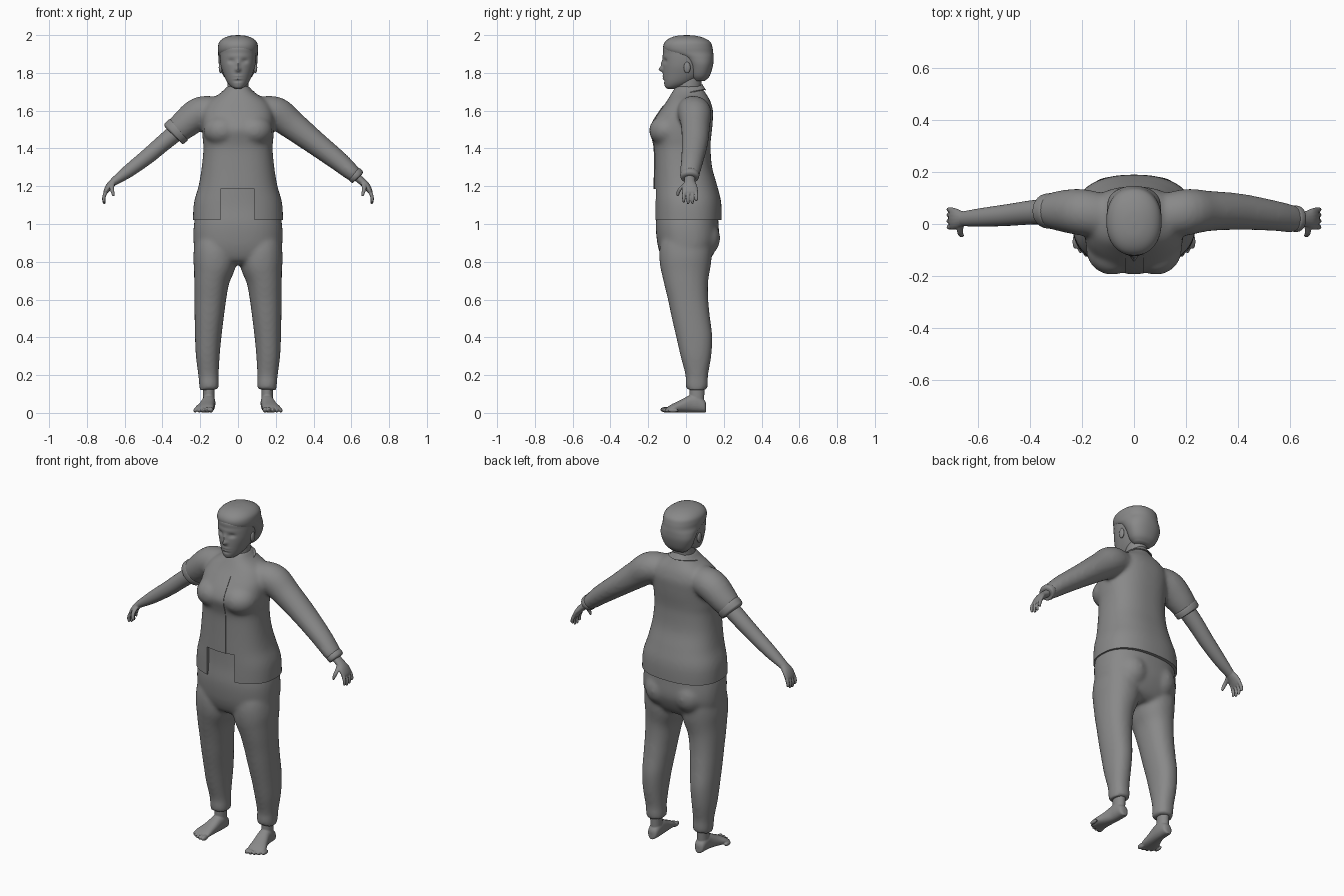
import bpy, bmesh, math
from mathutils import Vector, Matrix

grey = bpy.data.materials.new("dark_grey")
grey.diffuse_color = (.25, .25, .25, 1)


def spline(rings, steps):
    """Catmull-Rom resampling of ring specs (x, y, z, a, b)."""
    P = [Vector(r) for r in rings]
    P = [2 * P[0] - P[1]] + P + [2 * P[-1] - P[-2]]
    out = []
    for i in range(1, len(P) - 2):
        a, b, c, d = P[i - 1:i + 3]
        for k in range(steps):
            t = k / steps
            out.append(0.5 * (2 * b + (c - a) * t + (2 * a - 5 * b + 4 * c - d) * t * t
                              + (3 * b - a - 3 * c + d) * t ** 3))
    return out + [P[-2]]


def loft(bm, rings, n=24, steps=4, p=2.0, sx=1, along_y=False):
    """Skin of (super)ellipses: a lies across the path in xz, b lies along y."""
    S = spline(rings, steps)
    loops = []
    for i, s in enumerate(S):
        d = S[min(i + 1, len(S) - 1)] - S[max(i - 1, 0)]
        u = Vector((d[2], 0, -d[0])).normalized()
        loop = []
        for k in range(n):
            c, q = math.cos(2 * math.pi * k / n), math.sin(2 * math.pi * k / n)
            c = math.copysign(abs(c) ** (2 / p), c)
            q = math.copysign(abs(q) ** (2 / p), q)
            v = Vector(s[:3]) + u * max(s[3], .001) * c + Vector((0, 1, 0)) * max(s[4], .001) * q
            if along_y:
                v = Vector((v.x, -v.z, v.y))
            loop.append(bm.verts.new((v.x * sx, v.y, v.z)))
        loops.append(loop)
    faces = [bm.faces.new((A[k], A[(k + 1) % n], B[(k + 1) % n], B[k]))
             for A, B in zip(loops, loops[1:]) for k in range(n)]
    faces += [bm.faces.new(loops[0]), bm.faces.new(loops[-1])]
    bmesh.ops.recalc_face_normals(bm, faces=faces)


def zr(z, a, front, back, x=0):
    return (x, (front + back) / 2, z, a, (back - front) / 2)


def ball(bm, loc, size):
    bmesh.ops.create_uvsphere(bm, u_segments=20, v_segments=12, radius=1,
                              matrix=Matrix.Translation(loc) @ Matrix.Diagonal((*size, 1)))


def finish(name, bm):
    me = bpy.data.meshes.new(name)
    bm.to_mesh(me)
    bm.free()
    ob = bpy.data.objects.new(name, me)
    bpy.context.collection.objects.link(ob)
    return ob


def mod(ob, kind, **kw):
    m = ob.modifiers.new(kind.lower(), kind)
    for k, v in kw.items():
        setattr(m, k, v)


def blend(ob, voxel=.01, smooth=10):
    mod(ob, 'REMESH', mode='VOXEL', voxel_size=voxel)
    mod(ob, 'SMOOTH', factor=.5, iterations=smooth)


def bake(ob, angle=40):
    deps = bpy.context.evaluated_depsgraph_get()
    me = bpy.data.meshes.new_from_object(ob.evaluated_get(deps))
    ob.modifiers.clear()
    ob.data = me
    me.materials.clear()
    me.materials.append(grey)
    for f in me.polygons:
        f.use_smooth = True
        f.material_index = 0
    me.set_sharp_from_angle(angle=math.radians(angle))


def box(name, lo, hi):
    bm = bmesh.new()
    lo, hi = Vector(lo), Vector(hi)
    bmesh.ops.create_cube(bm, size=1, matrix=Matrix.Translation((lo + hi) / 2)
                          @ Matrix.Diagonal((*(hi - lo), 1)))
    ob = finish(name, bm)
    ob.hide_render = True
    return ob


# Trousers: pelvis and two legs melted together
bm = bmesh.new()
loft(bm, [zr(1.25, .175, -.15, .12), zr(1.1, .212, -.152, .162), zr(1.0, .233, -.16, .172),
          zr(.92, .236, -.155, .174), zr(.86, .23, -.143, .155), zr(.81, .205, -.12, .125),
          zr(.785, .16, -.08, .09)], 48, p=2.4)
for s in (1, -1):
    ball(bm, (.095 * s, .07, .925), (.1, .112, .11))
    loft(bm, [zr(1.0, .08, -.09, .1, .12), zr(.9, .107, -.135, .135, .123), zr(.8, .114, -.14, .134, .123),
              zr(.7, .094, -.12, .118, .139), zr(.6, .084, -.096, .118, .147), zr(.5, .077, -.075, .128, .153),
              zr(.4, .07, -.052, .14, .158), zr(.3, .063, -.029, .134, .16), zr(.2, .054, -.003, .117, .156),
              zr(.16, .053, -.003, .117, .154), zr(.122, .051, .001, .113, .152)], 28, p=2.2, sx=s)
trousers = finish("trousers", bm)
blend(trousers)
bake(trousers)

# Jacket: torso, bust, one long and one short sleeve
shoulder = [(.1, .03, 1.6, .075, .085), (.2, .045, 1.587, .087, .09), (.285, .05, 1.525, .077, .078)]
bm = bmesh.new()
loft(bm, [zr(.94, .239, -.168, .188), zr(1.1, .235, -.168, .188), zr(1.2, .209, -.168, .166),
          zr(1.3, .192, -.167, .138), zr(1.4, .183, -.168, .13), zr(1.45, .187, -.178, .132),
          zr(1.5, .19, -.19, .138), zr(1.55, .19, -.17, .142),
          zr(1.6, .185, -.137, .143), zr(1.65, .155, -.102, .129), zr(1.69, .097, -.078, .106),
          zr(1.715, .068, -.063, .09), zr(1.73, .06, -.05, .084)], 56, p=2.4)
for s in (1, -1):
    ball(bm, (.085 * s, -.096, 1.495), (.1, .1, .085))
loft(bm, shoulder + [(.41, .047, 1.428, .064, .07), (.53, .033, 1.335, .054, .06),
                     (.6, .022, 1.275, .045, .054), (.63, .02, 1.25, .037, .045)])
loft(bm, shoulder + [(.335, .05, 1.48, .067, .062)], sx=-1)
jacket = finish("jacket", bm)
blend(jacket)
hem = box("hem_cutter", (-1, -1, .5), (1, 1, 1.022))
notch = box("notch_cutter", (-.092, -.4, .9), (.088, -.08, 1.185))
for c in (hem, notch):
    mod(jacket, 'BOOLEAN', object=c, operation='DIFFERENCE', solver='EXACT')
bake(jacket)

# Placket hugging the jacket front
bm = bmesh.new()
bmesh.ops.create_grid(bm, x_segments=10, y_segments=40, size=1)
for v in bm.verts:
    v.co = Vector((v.co.x * .035 + .002, -.3, 1.405 + v.co.y * .22))
placket = finish("placket", bm)
mod(placket, 'SHRINKWRAP', target=jacket, wrap_method='PROJECT', use_project_y=True,
    use_project_z=False, use_positive_direction=True, use_negative_direction=True, offset=.001)
mod(placket, 'SOLIDIFY', thickness=.005, offset=0)
bake(placket)

# Collar: folded band, open in a V at the front with pointed tips
bm = bmesh.new()
rows = []
for i in range(41):
    t = math.radians(-90 + 8 + 344 * i / 40)
    c, q = math.cos(t), math.sin(t)
    tip = max(0, -q) ** 6
    s = math.copysign(tip, c)
    rows.append([bm.verts.new(v) for v in (
        (.06 * c, .012 + .068 * q, 1.675 + .045 * q - .01 * tip),
        (.064 * c + .006 * s, .012 + .074 * q, 1.694 + .044 * q - .012 * tip),
        (.075 * c + .018 * s, .008 + .084 * q, 1.69 + .036 * q - .01 * tip),
        (.09 * c + .035 * s, .004 + .1 * q - .012 * tip, 1.678 + .03 * q + .012 * abs(c) - .018 * tip))])
for A, B in zip(rows, rows[1:]):
    for k in range(3):
        bm.faces.new((A[k], B[k], B[k + 1], A[k + 1]))
bmesh.ops.recalc_face_normals(bm, faces=bm.faces[:])
collar = finish("collar", bm)
mod(collar, 'SOLIDIFY', thickness=.005, offset=0)
bake(collar)

# Rolled cuff on the short sleeve, narrow cuff on the long one
bm = bmesh.new()
loft(bm, [(.31, .05, 1.503, .066, .062), (.316, .05, 1.498, .074, .068), (.333, .05, 1.483, .074, .067),
          (.342, .05, 1.475, .07, .062), (.345, .05, 1.472, .05, .048)], 28, sx=-1)
loft(bm, [(.612, .021, 1.266, .038, .046), (.618, .02, 1.261, .043, .051),
          (.634, .02, 1.247, .04, .047), (.637, .02, 1.244, .02, .03)], 28)
bake(finish("sleeve_cuffs", bm))

# Bare forearm below the short sleeve
bm = bmesh.new()
loft(bm, [(.3, .05, 1.508, .048, .05), (.4, .044, 1.425, .044, .046), (.48, .035, 1.357, .041, .042),
          (.58, .026, 1.28, .034, .036), (.66, .02, 1.222, .021, .028)], sx=-1)
bake(finish("bare_arm", bm))

# Hands
bm = bmesh.new()
loft(bm, [(.62, .02, 1.255, .021, .027), (.66, .02, 1.222, .02, .03), (.683, .02, 1.198, .018, .04),
          (.7, .021, 1.17, .013, .043), (.702, .021, 1.158, .008, .038)], 16)
for y, tip in ((.055, 1.12), (.034, 1.106), (.011, 1.104), (-.012, 1.113)):
    yb = .021 + (y - .021) * .85
    loft(bm, [(.692, yb, 1.182, .01, .01), (.706, y, 1.155, .01, .0095),
              (.711, y, 1.132, .009, .0085), (.708, y, tip + .006, .007, .007),
              (.706, y, tip, .002, .002)], 10, 3)
loft(bm, [(.665, -.0, 1.215, .014, .014), (.668, -.028, 1.19, .012, .012),
          (.664, -.04, 1.17, .01, .01), (.659, -.044, 1.152, .007, .007),
          (.657, -.044, 1.147, .002, .002)], 10, 3)
hands = finish("hands", bm)
blend(hands, .0035, 2)
mod(hands, 'MIRROR')
bake(hands)

# Feet: ankle, foot body and toes
bm = bmesh.new()
loft(bm, [zr(.22, .036, .02, .1, .154), zr(.12, .031, .018, .098, .154), zr(.05, .03, .02, .095, .154)], 20)
foot = [(.107, .154, .012, .045), (.097, .154, .028, .065), (.06, .154, .034, .095), (.02, .157, .036, .09),
        (-.03, .167, .042, .064), (-.075, .178, .05, .042), (-.1, .182, .044, .026)]
loft(bm, [(x, h / 2 + .003, -y, w, h / 2) for y, x, w, h in foot], 24, along_y=True, p=2.3)
for i in range(5):
    ball(bm, (.143 + .021 * i, -.108 + .0025 * i * i, .017 - .001 * i), (.013 - .001 * i, .028, .015 - .001 * i))
feet = finish("feet", bm)
blend(feet, .004, 2)
mod(feet, 'MIRROR')
bake(feet)

# Neck
bm = bmesh.new()
loft(bm, [zr(1.6, .075, -.06, .09), zr(1.69, .06, -.058, .08), zr(1.75, .056, -.045, .082),
          zr(1.8, .056, -.04, .085)])
bake(finish("neck", bm))

# Head, with face features pushed in and out
bm = bmesh.new()
loft(bm, [zr(1.716, .012, -.098, -.06), zr(1.725, .034, -.11, -.02), zr(1.75, .057, -.117, .04),
          zr(1.79, .076, -.121, .09), zr(1.84, .091, -.122, .11), zr(1.9, .097, -.121, .12),
          zr(1.94, .092, -.116, .11), zr(1.975, .05, -.06, .06)], 72, 8, p=2.1)
bumps = [(0, 1.818, .012, .012, .021), (0, 1.845, .009, .022, .011), (.036, 1.863, .017, .011, -.011),
         (-.036, 1.863, .017, .011, -.011), (0, 1.782, .022, .005, .005), (0, 1.77, .02, .005, .005),
         (0, 1.776, .022, .003, -.005), (0, 1.757, .02, .006, -.005), (0, 1.89, .05, .009, .002)]
for v in bm.verts:
    if v.co.y < 0:
        v.co.y -= sum(h * math.exp(-((v.co.x - x) / w) ** 2 - ((v.co.z - z) / t) ** 2)
                      for x, z, w, t, h in bumps)
bake(finish("head", bm), 70)

# Ears
bm = bmesh.new()
ball(bm, (.092, .006, 1.828), (.01, .018, .03))
ears = finish("ears", bm)
mod(ears, 'MIRROR')
bake(ears)

# Hair: low at the nape, swept over the forehead
bm = bmesh.new()
loft(bm, [zr(1.757, .05, .04, .1), zr(1.785, .078, .02, .126), zr(1.84, .1, .005, .143),
          zr(1.88, .104, -.035, .146), zr(1.908, .105, -.105, .144), zr(1.935, .106, -.1205, .14),
          zr(1.962, .1, -.113, .13), zr(1.983, .078, -.088, .1), zr(1.996, .042, -.05, .055),
          zr(2.0, .003, -.003, .01)], 40, p=2.2)
bake(finish("hair", bm), 60)

for c in (hem, notch):
    bpy.data.objects.remove(c)
